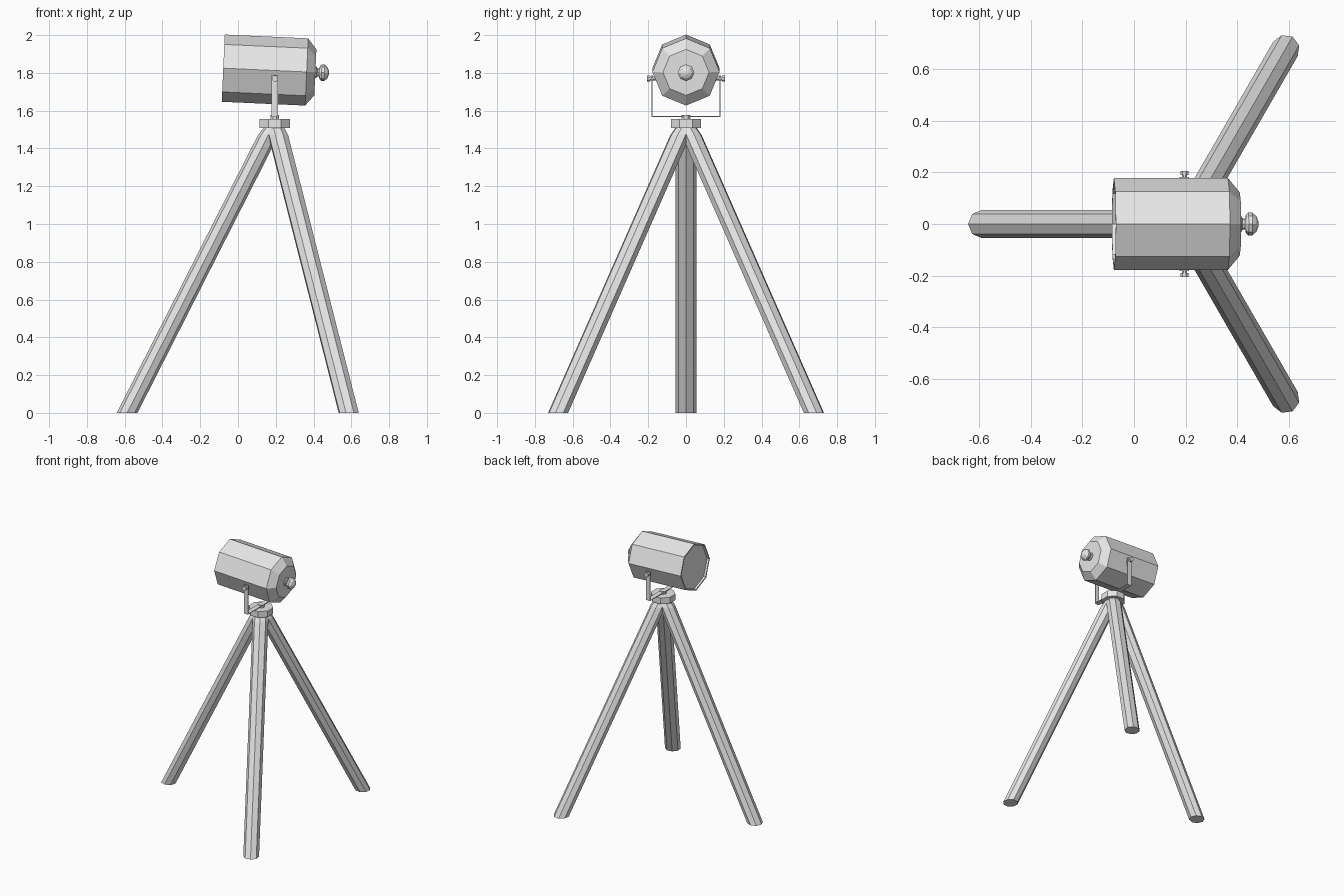
import bpy, bmesh
from math import sin, cos, pi, radians
from mathutils import Matrix, Vector

cube = bpy.data.objects.get("Cube")
if cube:
    bpy.data.objects.remove(cube, do_unlink=True)

grey = bpy.data.materials.new("light_grey")
grey.use_nodes = True
grey.diffuse_color = (0.8, 0.8, 0.8, 1)
grey.node_tree.nodes["Principled BSDF"].inputs["Base Color"].default_value = (0.8, 0.8, 0.8, 1)

HUB_X = 0.195
SIDES = 8


def finish(name, bm, matrix=Matrix()):
    bmesh.ops.recalc_face_normals(bm, faces=bm.faces)
    mesh = bpy.data.meshes.new(name)
    bm.to_mesh(mesh)
    bm.free()
    mesh.materials.append(grey)
    obj = bpy.data.objects.new(name, mesh)
    obj.matrix_world = matrix
    bpy.context.collection.objects.link(obj)
    return obj


def loft(name, rings, matrix=Matrix(), turn=0.0):
    """Skin flat polygon rings given as (x offset, height, radius), capped at both ends."""
    bm = bmesh.new()
    loops = []
    for dx, z, r in rings:
        angles = [turn + 2 * pi * i / SIDES for i in range(SIDES)]
        loops.append([bm.verts.new((dx + r * cos(a), r * sin(a), z)) for a in angles])
    for low, high in zip(loops, loops[1:]):
        for i in range(SIDES):
            j = (i + 1) % SIDES
            bm.faces.new((low[i], low[j], high[j], high[i]))
    bm.faces.new(loops[0][::-1])
    bm.faces.new(loops[-1])
    return finish(name, bm, matrix)


def box(name, size, centre):
    bm = bmesh.new()
    bmesh.ops.create_cube(bm, size=1)
    bmesh.ops.scale(bm, vec=size, verts=bm.verts)
    return finish(name, bm, Matrix.Translation(centre))


hub = Matrix.Translation((HUB_X, 0, 0))

# Three splayed legs, cut level at the floor and drawn in under the hub
for name, angle in (("rear_leg", 180), ("left_leg", 60), ("right_leg", -60)):
    loft(name, [(0.782, 0, 0.055), (0.035, 1.47, 0.055), (0.01, 1.515, 0.045)],
         hub @ Matrix.Rotation(radians(angle), 4, 'Z'))

# Hub and swivel pin
loft("hub", [(0, 1.508, 0.087), (0, 1.555, 0.087)], hub, pi / 8)
loft("swivel_pin", [(0, 1.55, 0.025), (0, 1.576, 0.025)], hub, pi / 8)

# Thin U-shaped yoke with side bolts
box("yoke_base", (0.036, 0.364, 0.005), (HUB_X, 0, 1.5695))
for name, side in (("left", 1), ("right", -1)):
    box(name + "_yoke_arm", (0.036, 0.005, 0.221), (HUB_X, side * 0.1795, 1.6785))
    outward = Matrix.Translation((HUB_X, 0, 1.77)) @ Matrix.Rotation(-side * pi / 2, 4, 'X')
    loft(name + "_bolt", [(0, 0.15, 0.011), (0, 0.19, 0.011), (0, 0.19, 0.017),
                          (0, 0.206, 0.017)], outward, pi / 8)
    loft(name + "_yoke_end", [(0, 0.177, 0.0195), (0, 0.182, 0.0195)], outward, pi / 8)

# Barrel lies along x, tipped slightly down toward +x, with a recessed opening
axis = Matrix.Translation((-0.078, 0, 1.825)) @ Matrix.Rotation(pi / 2 + radians(2.6), 4, 'Y')
loft("barrel", [(0, 0.015, 0.166), (0, 0, 0.168), (0, 0, 0.178), (0, 0.442, 0.178),
                (0, 0.488, 0.122)], axis)

# Knob on the closed end
loft("knob", [(0, 0.48, 0.035), (0, 0.494, 0.03), (0, 0.498, 0.022), (0, 0.508, 0.022),
              (0, 0.512, 0.036), (0, 0.521, 0.044), (0, 0.536, 0.044),
              (0, 0.552, 0.03), (0, 0.56, 0.01)], axis)
